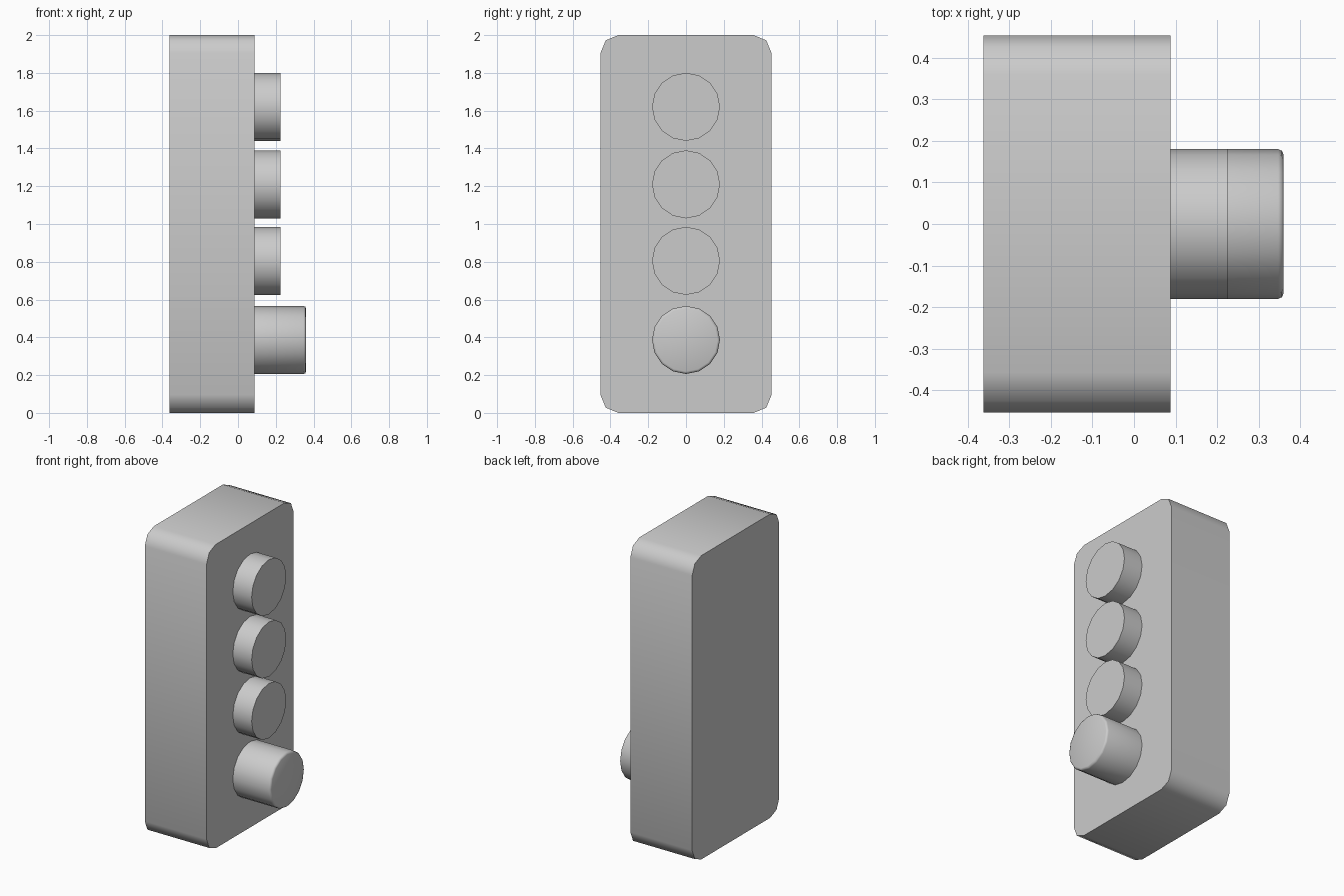
import bpy
import bmesh
from math import radians, pi
from mathutils import Matrix

if "Cube" in bpy.data.objects:
    bpy.data.objects.remove(bpy.data.objects["Cube"])

FACE_X = 0.088  # front panel plane carrying the buttons


def finish(bm, name):
    bmesh.ops.recalc_face_normals(bm, faces=bm.faces[:])
    mesh = bpy.data.meshes.new(name)
    bm.to_mesh(mesh)
    bm.free()
    obj = bpy.data.objects.new(name, mesh)
    bpy.context.collection.objects.link(obj)
    bpy.ops.object.select_all(action='DESELECT')
    obj.select_set(True)
    bpy.context.view_layer.objects.active = obj
    bpy.ops.object.shade_smooth_by_angle(angle=radians(50))
    return obj


def button(name, z, end_x, radius=0.18, bevel=0.0):
    """Sixteen-sided cylinder pointing along +x from the panel."""
    start_x = FACE_X - 0.02
    bm = bmesh.new()
    place = Matrix.Translation(((start_x + end_x) / 2, 0, z)) @ Matrix.Rotation(pi / 2, 4, 'Y')
    bmesh.ops.create_cone(bm, cap_ends=True, segments=16, radius1=radius,
                          radius2=radius, depth=end_x - start_x, matrix=place)
    if bevel:
        rim = [e for e in bm.edges if all(v.co.x > end_x - 0.001 for v in e.verts)]
        bmesh.ops.bevel(bm, geom=rim, offset=bevel, segments=2, profile=0.5, affect='EDGES')
    return finish(bm, name)


# Upright case: block with its four lengthwise (x) edges rounded
bm = bmesh.new()
bmesh.ops.create_cube(bm, size=1, matrix=Matrix.Translation((-0.137, 0, 1))
                      @ Matrix.Diagonal((0.45, 0.906, 2, 1)))
long_edges = [e for e in bm.edges if abs(e.verts[0].co.x - e.verts[1].co.x) > 0.1]
bmesh.ops.bevel(bm, geom=long_edges, offset=0.095, segments=2, profile=0.5, affect='EDGES')
finish(bm, "case")

# Three short buttons
for i, z in enumerate((1.62, 1.21, 0.805)):
    button(f"button_{i + 1}", z, 0.225)

# Taller knob at the bottom with a softened rim
button("knob", 0.386, 0.36, bevel=0.013)
